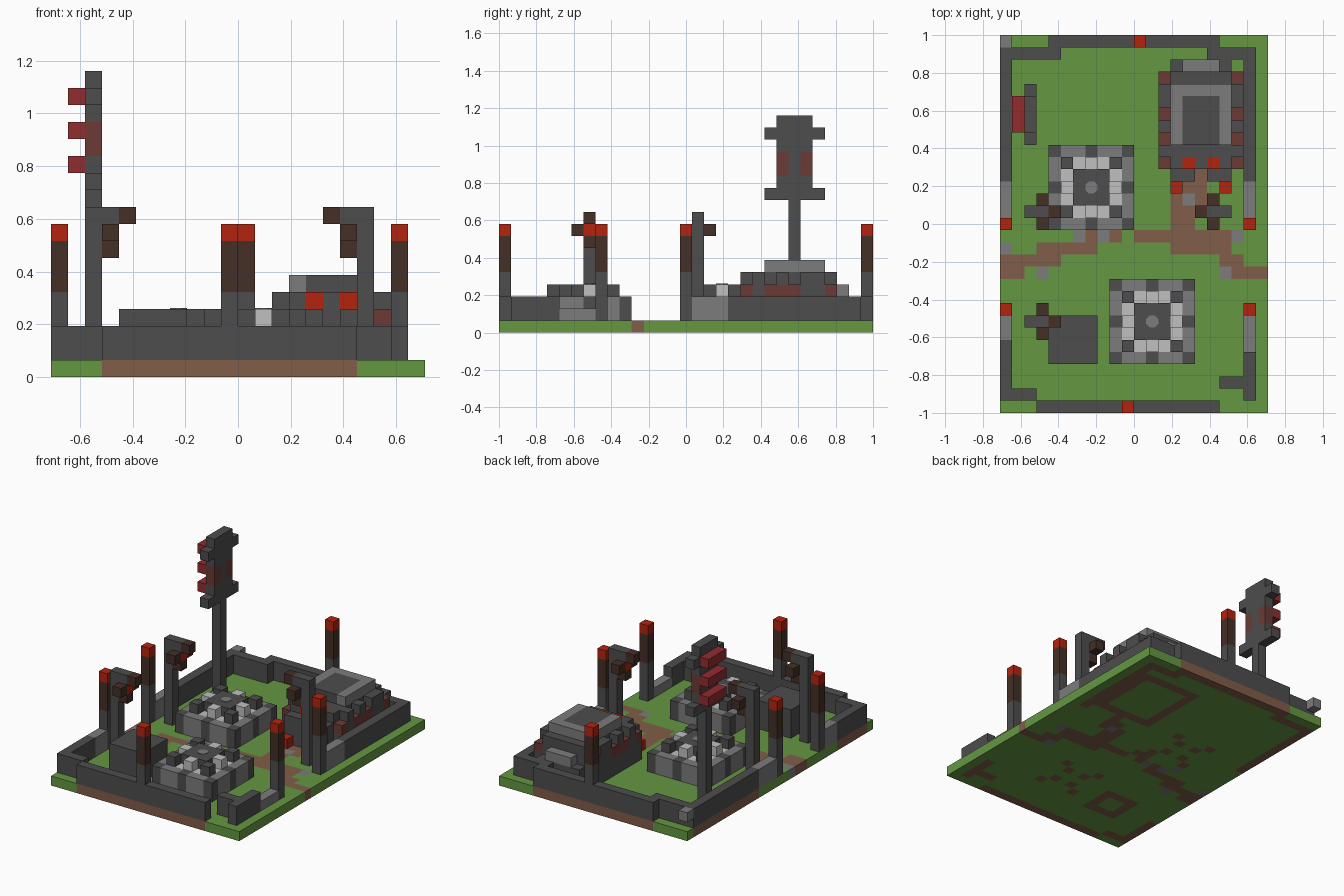
import bpy
import math

if "Cube" in bpy.data.objects:
    bpy.data.objects.remove(bpy.data.objects["Cube"])

U = 2 / 31          # size of one block
W, D = 22, 31       # ground size in blocks

COLOURS = {
    "grass": (0.13, 0.31, 0.055), "dirt": (0.22, 0.11, 0.066),
    "dark_stone": (0.075, 0.075, 0.075), "grey_stone": (0.2, 0.2, 0.2),
    "pale_stone": (0.53, 0.53, 0.53), "glow_red": (0.45, 0.017, 0.005),
    "dark_wood": (0.058, 0.029, 0.019), "brick": (0.15, 0.043, 0.035),
    "banner_red": (0.29, 0.025, 0.029),
}
MATS = {}
for name, rgb in COLOURS.items():
    m = bpy.data.materials.new(name)
    m.use_nodes = True
    m.diffuse_color = (*rgb, 1)
    bsdf = m.node_tree.nodes["Principled BSDF"]
    bsdf.inputs["Base Color"].default_value = (*rgb, 1)
    bsdf.inputs["Roughness"].default_value = 0.9
    MATS[name] = m

parts = {}


def fill(part, mat, xs, ys, zs):
    """Fill a range of blocks; each range is a number or (first, last)."""
    spans = [(s, s) if isinstance(s, int) else s for s in (xs, ys, zs)]
    a, b, c = [range(s[0], s[1] + 1) for s in spans]
    cells = parts.setdefault(part, {})
    for i in a:
        for j in b:
            for k in c:
                cells[i, j, k] = mat


# ground with winding path and loose stones (rows from back to front)
PATH = [
    "................p.....",
    "...............pp.....",
    "..............psp.....",
    "..............pp......",
    ".....s...pp...pp......",
    "......spsp.pppppppps..",
    "s..ppppp......ppppp...",
    "ppppp.............pp..",
    "pp.s..............sppp",
]
fill("ground", "grass", (0, W - 1), (0, D - 1), 0)
for r, row in enumerate(PATH):
    for i, ch in enumerate(row):
        if ch != ".":
            fill("ground", "dirt" if ch == "p" else "grey_stone", i, 19 - r, 0)

# perimeter wall
H = (1, 2)
for xs, ys in [((3, 17), 0), ((0, 2), 1), (0, (1, 5)), (0, (19, 29)),
               ((0, 4), 29), ((4, 17), 30), ((17, 20), 29),
               (20, (19, 29)), (20, (1, 4)), ((18, 20), 2)]:
    fill("wall", "dark_stone", xs, ys, H)
for i, j, k in list(parts["wall"]):
    fill("ground", "dirt", i, j, 0)

# worn wall sections and a loose corner stone
for x in (0, 20):
    fill("worn_wall", "grey_stone", x, (16, 18), H)
fill("worn_wall", "grey_stone", 0, (6, 7), H)
fill("worn_wall", "grey_stone", 20, (5, 7), 1)
fill("corner_stone", "grey_stone", 0, 30, 2)

# torch posts
for x, y in [(0, 8), (0, 15), (20, 8), (20, 15), (10, 0), (11, 30)]:
    fill("torch_posts", "dark_stone", x, y, (1, 4))
    fill("torch_posts", "dark_wood", x, y, (5, 7))
    fill("torch_posts", "glow_red", x, y, 8)

# hanging lanterns
for x, y, s in [(2, 7, 1), (2, 16, 1), (18, 16, -1)]:
    fill("lantern_posts", "dark_stone", x, y, (1, 9))
    fill("lantern_posts", "dark_stone", x + s, y, 9)
    fill("lanterns", "dark_wood", x + 2 * s, y, 9)
    fill("lanterns", "dark_wood", x + s, (y - 1, y + 1), 8)
    fill("lanterns", "glow_red", x + s, y, 8)
    fill("lanterns", "dark_wood", x + s, y, 7)

# banner tower
fill("banner_tower", "dark_stone", 2, 24, (1, 10))
fill("banner_tower", "dark_stone", 2, (23, 25), (11, 17))
for z in (11, 16):
    fill("banner_tower", "dark_stone", 2, (22, 26), z)
for y in (23, 25):
    fill("banner_tower", "brick", 2, y, (13, 14))
for z in (12, 14, 16):
    fill("banner_bars", "banner_red", 1, (23, 25), z)

# plain stone block
fill("stone_block", "dark_stone", (4, 7), (4, 7), (1, 3))
fill("ground", "dirt", (4, 7), (4, 7), 0)
fill("ground", "grass", (5, 6), (5, 6), 0)

# two stone platforms
PLATFORMS = [(12, 7), (7, 15 + 3)]
for cx, cy in PLATFORMS:
    for dx in range(-3, 4):
        for dy in range(-3, 4):
            r, low = max(abs(dx), abs(dy)), min(abs(dx), abs(dy))
            x, y = cx + dx, cy + dy
            if r == 3:
                mat = "dark_stone" if low in (0, 3) else "grey_stone"
                fill("platforms", mat, x, y, H)
            elif r == 2:
                fill("platforms", "pale_stone", x, y, H)
                if low != 1:
                    mat = "dark_stone" if low else "pale_stone"
                    fill("platforms", mat, x, y, 3)
            else:
                fill("platforms", "dark_stone", x, y, (1, 3))
            if r == 2 and low == 2 or r == 1 and low == 1:
                fill("ground", "dirt", x, y, 0)

# house: body, brick sides with pillars, stepped roof
fill("house", "dark_stone", (13, 19), (20, 27), (1, 3))
fill("house", "dark_stone", (14, 18), (20, 27), 4)
for x in (13, 19):
    for y in (20, 22, 23, 24, 27):
        fill("house", "brick", x, y, 3)
    for y in (21, 23, 25, 26):
        fill("house", "dark_stone", x, y, 4)
fill("house_roof", "grey_stone", (14, 18), (22, 26), 5)
fill("house_roof", "dark_stone", (15, 17), (22, 25), 5)
fill("ground", "dirt", (13, 19), (20, 27), 0)
fill("ground", "grass", (14, 18), (21, 26), 0)

# porch, front lights and rear ledge
for x in (14, 15, 17, 18):
    fill("porch", "dark_stone", x, 19, (1, 3))
for x in (14, 18):
    fill("house_lights", "glow_red", x, 18, 1)
    fill("rear_ledge", "dark_stone", x, 28, H)
for x in (15, 17):
    fill("house_lights", "glow_red", x, 20, 4)
    parts["house"].pop((x, 20, 4))
fill("rear_ledge", "glow_red", (15, 17), 28, 1)
fill("rear_ledge", "dark_stone", (15, 17), 28, 2)
fill("rear_ledge", "grey_stone", (15, 17), 28, 3)

# turn the blocks into meshes with only the outer faces
solid = {c for cells in parts.values() for c in cells}


def corner(cell, axis, side, a, b):
    p = list(cell)
    p[axis] += side
    p[(axis + 1) % 3] += a
    p[(axis + 2) % 3] += b
    return tuple(p)


for name, cells in parts.items():
    names = sorted(set(cells.values()))
    index, faces, mats = {}, [], []
    for cell, mat in cells.items():
        for axis in range(3):
            for side in (0, 1):
                n = list(cell)
                n[axis] += 2 * side - 1
                if tuple(n) in solid:
                    continue
                loop = [(0, 0), (1, 0), (1, 1), (0, 1)]
                if not side:
                    loop.reverse()
                faces.append([index.setdefault(corner(cell, axis, side, a, b), len(index))
                              for a, b in loop])
                mats.append(names.index(mat))
    verts = [((x - W / 2) * U, (y - D / 2) * U, z * U) for x, y, z in index]
    me = bpy.data.meshes.new(name)
    me.from_pydata(verts, [], faces)
    for n in names:
        me.materials.append(MATS[n])
    me.polygons.foreach_set("material_index", mats)
    me.update()
    bpy.context.collection.objects.link(bpy.data.objects.new(name, me))

# round plates in the middle of the platforms
for cx, cy in PLATFORMS:
    loc = ((cx + 0.5 - W / 2) * U, (cy + 0.5 - D / 2) * U, 4 * U)
    bpy.ops.mesh.primitive_cylinder_add(vertices=8, radius=U * 0.54, depth=0.006,
                                        location=loc, rotation=(0, 0, math.pi / 8))
    plate = bpy.context.object
    plate.name = "platform_plate"
    plate.data.materials.append(MATS["grey_stone"])
